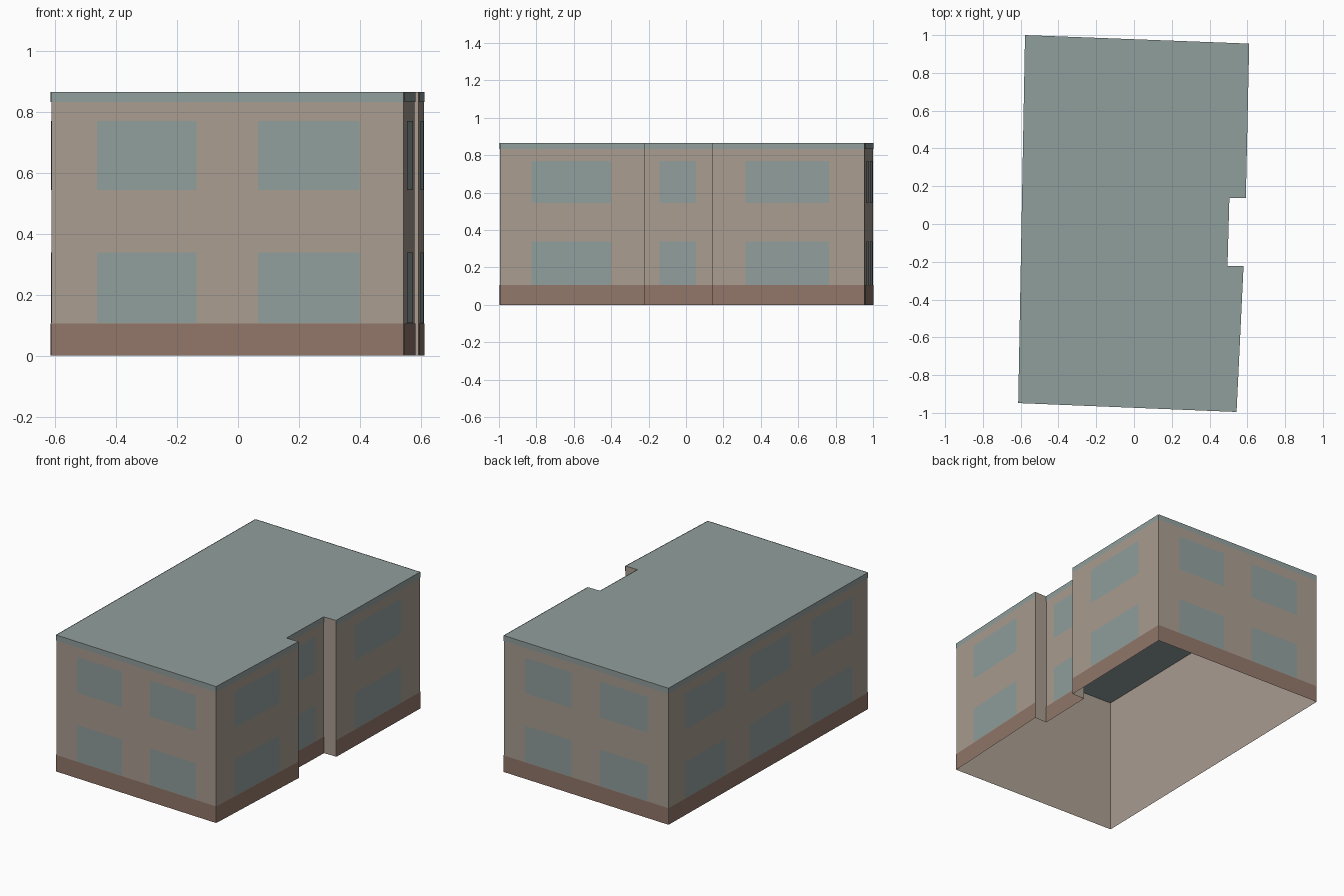
import bpy
import bmesh
from mathutils import Vector

default = bpy.data.objects.get("Cube")
if default:
    bpy.data.objects.remove(default, do_unlink=True)


def material(name, rgb):
    m = bpy.data.materials.new(name)
    m.use_nodes = True
    colour = (*rgb, 1.0)
    m.diffuse_color = colour
    bsdf = m.node_tree.nodes["Principled BSDF"]
    bsdf.inputs["Base Color"].default_value = colour
    bsdf.inputs["Roughness"].default_value = 0.9
    return m


plaster = material("beige_plaster", (0.395, 0.335, 0.28))
brick = material("brown_base", (0.285, 0.185, 0.145))
slate = material("grey_green", (0.28, 0.345, 0.335))

HEIGHT, BASE_TOP, TRIM_BOTTOM = 0.865, 0.105, 0.832
FLOORS = [(0.107, 0.338), (0.543, 0.77)]
PLATE = 0.003

# Footprint corners, anticlockwise, with a shallow recess on the right side
corners = [Vector(p) for p in [
    (-0.613, -0.948), (0.543, -0.995), (0.58, -0.222), (0.495, -0.222),
    (0.505, 0.138), (0.592, 0.138), (0.61, 0.955), (-0.577, 1.0)]]
edges = list(zip(corners, corners[1:] + corners[:1]))

# Walls by footprint edge: name and window spans along the wall
PAIR = [(0.13, 0.413), (0.587, 0.875)]
SINGLE = [(0.22, 0.768)]
facades = {
    0: ("front", PAIR),
    1: ("right_front", SINGLE),
    3: ("right_recess", SINGLE),
    5: ("right_back", SINGLE),
    6: ("back", PAIR),
    7: ("left", [(0.08, 0.286), (0.407, 0.613), (0.715, 0.92)]),
}


def build(name, polygons, mat):
    bm = bmesh.new()
    for poly in polygons:
        bm.faces.new([bm.verts.new(p) for p in poly])
    bmesh.ops.remove_doubles(bm, verts=bm.verts, dist=0.0001)
    mesh = bpy.data.meshes.new(name)
    bm.to_mesh(mesh)
    bm.free()
    mesh.materials.append(mat)
    obj = bpy.data.objects.new(name, mesh)
    bpy.context.collection.objects.link(obj)
    return obj


def panel(edge, start, end, low, high, offset=0.0):
    """Upright rectangle on a wall, from start to end along its length."""
    a, b = edge
    d = b - a
    out = Vector((d.y, -d.x)).normalized() * offset
    p, q = a + d * start + out, a + d * end + out
    return [(*p, low), (*q, low), (*q, high), (*p, high)]


# Open-bottomed wall shell and flat roof
build("walls", [panel(e, 0, 1, 0, HEIGHT) for e in edges], plaster)
build("roof", [[(*c, HEIGHT) for c in corners]], slate)

# Base band, roof trim and windows on each facade
for i, (side, spans) in facades.items():
    e = edges[i]
    build(side + "_base", [panel(e, 0, 1, 0, BASE_TOP, PLATE)], brick)
    build(side + "_trim", [panel(e, 0, 1, TRIM_BOTTOM, HEIGHT, PLATE)], slate)
    build(side + "_windows",
          [panel(e, s, t, low, high, PLATE)
           for s, t in spans for low, high in FLOORS], slate)
